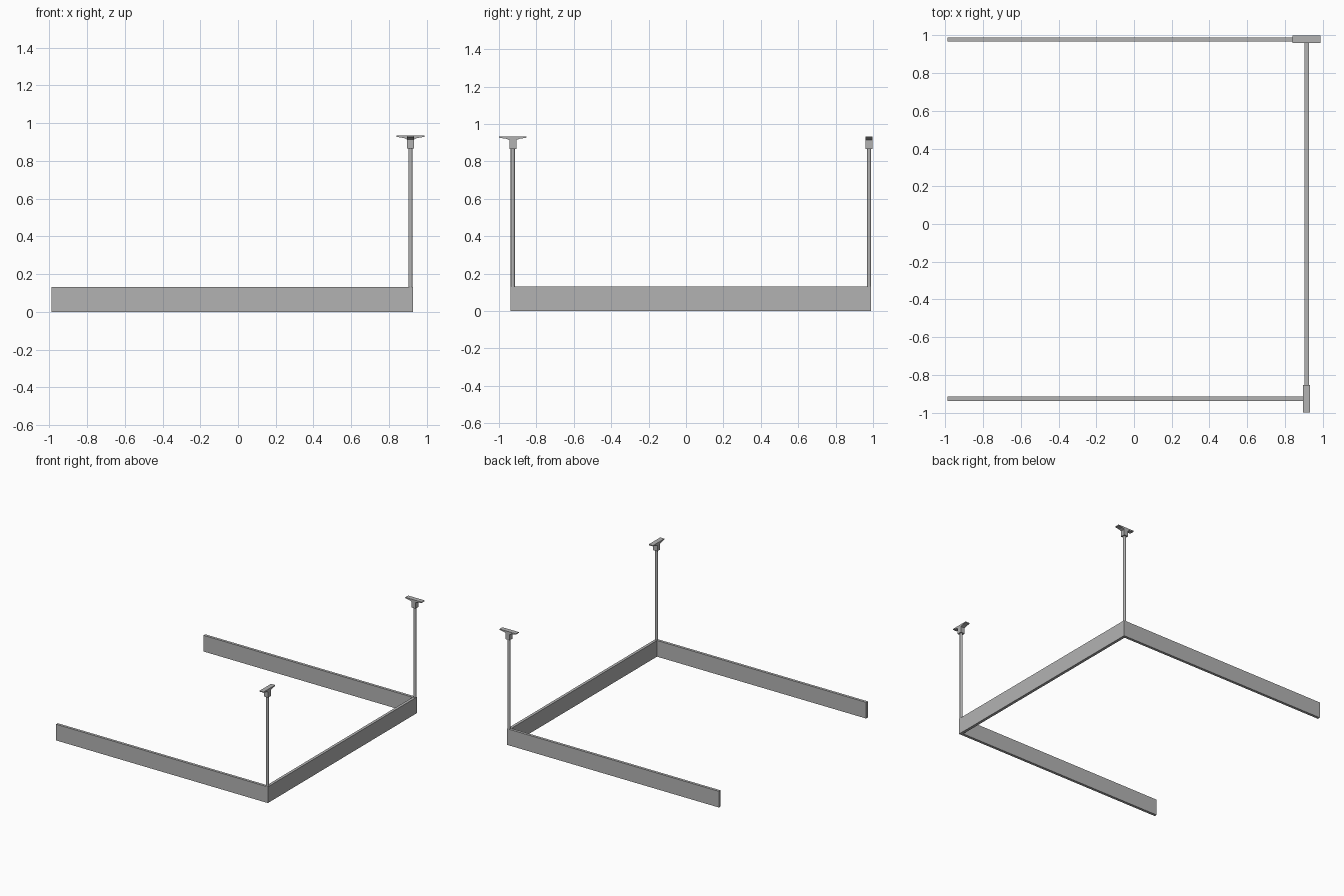
import bpy
import bmesh
from math import pi
from mathutils import Matrix, Vector

cube = bpy.data.objects.get("Cube")
if cube:
    bpy.data.objects.remove(cube, do_unlink=True)

grey = bpy.data.materials.new("satin_grey")
grey.use_nodes = True
colour = (0.45, 0.45, 0.45, 1)
grey.diffuse_color = colour
grey.node_tree.nodes["Principled BSDF"].inputs["Base Color"].default_value = colour


def finish(name, bm):
    bmesh.ops.recalc_face_normals(bm, faces=bm.faces)
    mesh = bpy.data.meshes.new(name)
    bm.to_mesh(mesh)
    bm.free()
    mesh.materials.append(grey)
    obj = bpy.data.objects.new(name, mesh)
    bpy.context.collection.objects.link(obj)
    return obj


def box(name, low, high):
    low, high = Vector(low), Vector(high)
    bm = bmesh.new()
    bmesh.ops.create_cube(bm, size=1, matrix=Matrix.Translation((low + high) / 2)
                          @ Matrix.Diagonal((high - low).to_4d()))
    return finish(name, bm)


def rod(name, x, y):
    bm = bmesh.new()
    bmesh.ops.create_cone(bm, cap_ends=True, segments=16, radius1=0.011, radius2=0.011,
                          depth=rod_top - board_top + 0.01,
                          matrix=Matrix.Translation((x, y, (rod_top + board_top) / 2)))
    obj = finish(name, bm)
    bpy.ops.object.select_all(action="DESELECT")
    obj.select_set(True)
    bpy.context.view_layer.objects.active = obj
    bpy.ops.object.shade_smooth_by_angle()


def bracket(name, x, y, turn):
    # T profile with tapered wings, extruded across its width
    half = [(0.019, rod_top), (0.019, 0.914), (0.035, 0.921), (0.074, 0.927), (0.074, 0.934)]
    outline = half + [(-a, z) for a, z in reversed(half)]
    bm = bmesh.new()
    face = bm.faces.new([bm.verts.new((a, -0.019, z)) for a, z in outline])
    extruded = bmesh.ops.extrude_face_region(bm, geom=[face])["geom"]
    bmesh.ops.translate(bm, vec=(0, 0.038, 0),
                        verts=[v for v in extruded if isinstance(v, bmesh.types.BMVert)])
    bm.transform(Matrix.Translation((x, y, 0)) @ Matrix.Rotation(turn, 4, "Z"))
    finish(name, bm)


board_top, rod_top = 0.132, 0.866
left, inner, outer = -0.989, 0.903, 0.926
front, back, thick = -0.937, 0.988, 0.022
post_x = 0.914

# Three-sided rail of thin upright boards
box("side_board", (inner, front, 0), (outer, back, board_top))
box("front_board", (left, front, 0), (inner, front + thick, board_top))
box("back_board", (left, back - thick, 0), (inner, back, board_top))

# Hanging rods and ceiling brackets at the corners
for end, y, turn in (("front", -0.926, pi / 2), ("back", 0.979, 0)):
    rod(end + "_rod", post_x, y)
    bracket(end + "_ceiling_bracket", post_x, y, turn)
